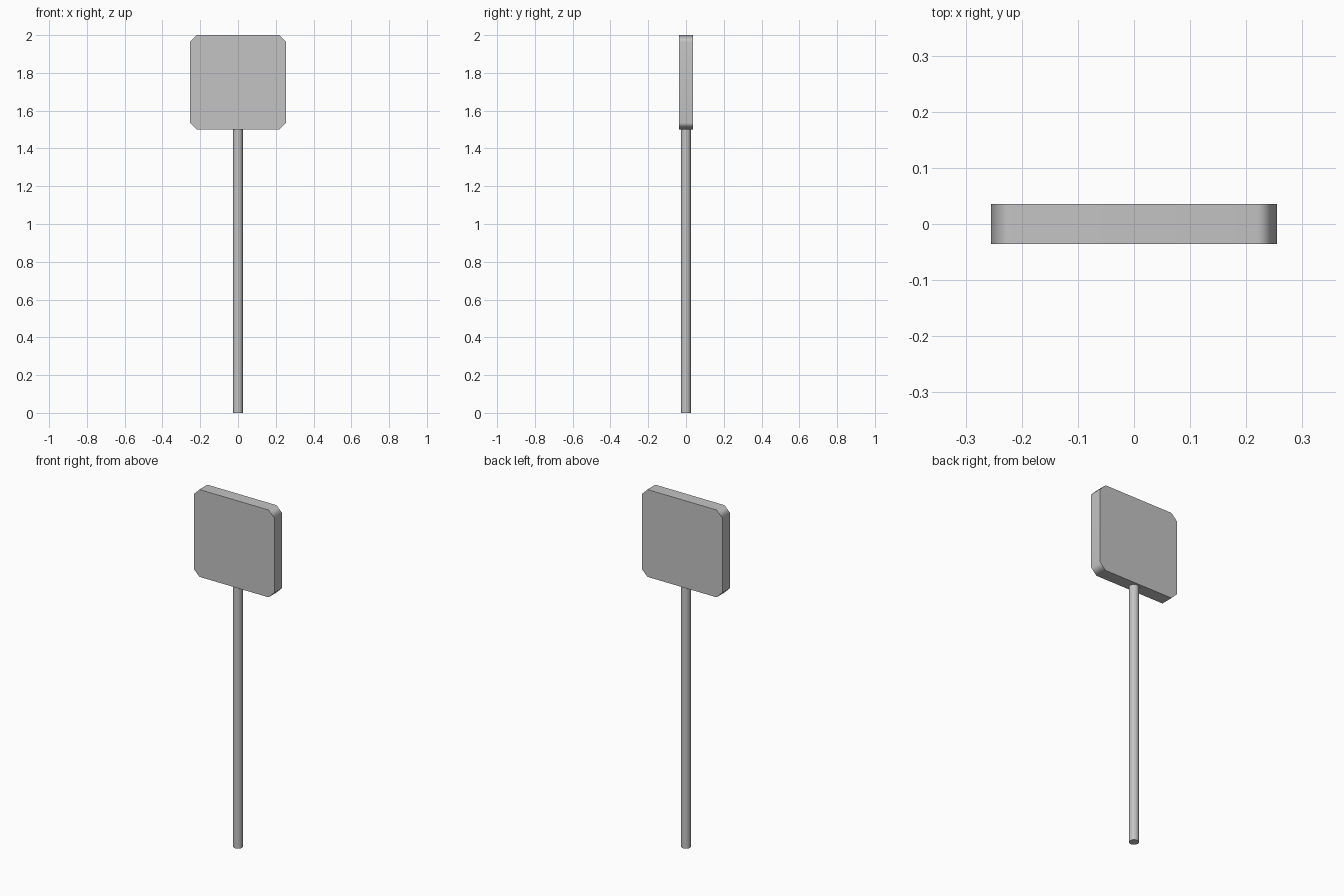
import bpy
import bmesh
from math import radians

WIDTH, DEPTH, HEIGHT = 0.51, 0.072, 0.50
POLE_TOP = 1.5
POLE_RADIUS = 0.026
CORNER = 0.036

cube = bpy.data.objects.get("Cube")
if cube:
    bpy.data.objects.remove(cube, do_unlink=True)

# Single plain grey for the whole sign
grey = bpy.data.materials.new("plain_grey")
grey.use_nodes = True
colour = (0.55, 0.55, 0.55, 1)
grey.diffuse_color = colour
grey.node_tree.nodes["Principled BSDF"].inputs["Base Color"].default_value = colour


def finish(name, bm, location, angle):
    mesh = bpy.data.meshes.new(name)
    bm.to_mesh(mesh)
    bm.free()
    mesh.materials.append(grey)
    obj = bpy.data.objects.new(name, mesh)
    obj.location = location
    bpy.context.collection.objects.link(obj)
    bpy.ops.object.select_all(action="DESELECT")
    obj.select_set(True)
    bpy.context.view_layer.objects.active = obj
    bpy.ops.object.shade_smooth_by_angle(angle=radians(angle))
    return obj


# Square board with its four corners cut
bm = bmesh.new()
bmesh.ops.create_cube(bm, size=1)
bmesh.ops.scale(bm, vec=(WIDTH, DEPTH, HEIGHT), verts=bm.verts)
corners = [e for e in bm.edges
           if abs(e.verts[0].co.y - e.verts[1].co.y) > DEPTH / 2]
bmesh.ops.bevel(bm, geom=corners, offset=CORNER, offset_type="OFFSET",
                segments=1, affect="EDGES")
board = finish("sign_board", bm, (0, 0, POLE_TOP + HEIGHT / 2), 50)
normals = board.modifiers.new("flat_sides", "WEIGHTED_NORMAL")
normals.keep_sharp = True

# Round pole under the board
bm = bmesh.new()
bmesh.ops.create_cone(bm, cap_ends=True, segments=12, radius1=POLE_RADIUS,
                      radius2=POLE_RADIUS, depth=POLE_TOP)
finish("pole", bm, (0, 0, POLE_TOP / 2), 40)
